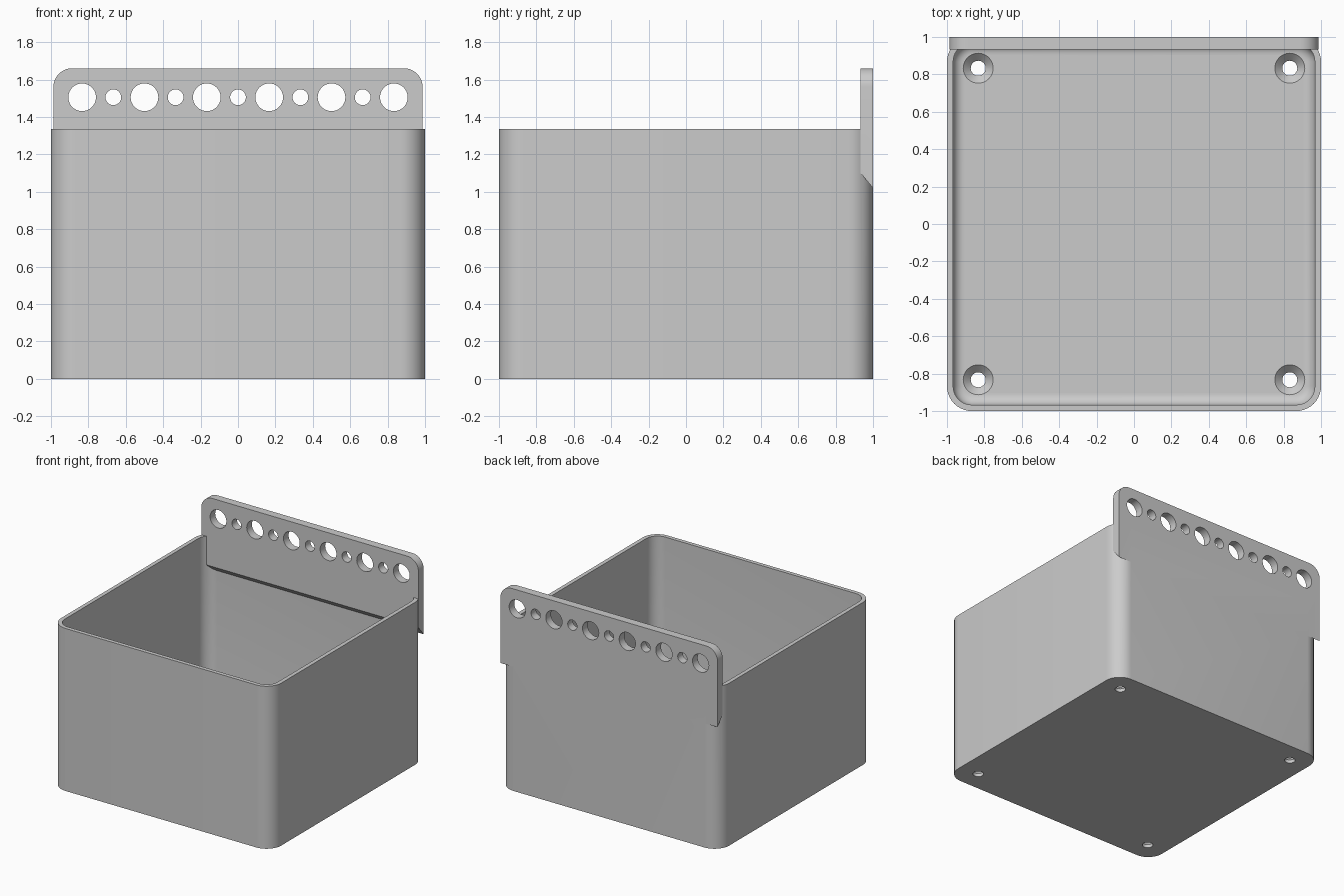
import bpy, bmesh, math

if "Cube" in bpy.data.objects:
    bpy.data.objects.remove(bpy.data.objects["Cube"], do_unlink=True)

HEIGHT, WALL, FLOOR, CORNER = 1.335, 0.033, 0.067, 0.133
PLATE_FRONT, PLATE_TOP = 0.933, 1.66

grey = bpy.data.materials.new("plain grey")
grey.use_nodes = True
grey.diffuse_color = (0.6, 0.6, 0.6, 1)
grey.node_tree.nodes["Principled BSDF"].inputs["Base Color"].default_value = (0.6, 0.6, 0.6, 1)


def make_object(name, bm):
    bmesh.ops.recalc_face_normals(bm, faces=bm.faces)
    mesh = bpy.data.meshes.new(name)
    bm.to_mesh(mesh)
    bm.free()
    mesh.materials.append(grey)
    obj = bpy.data.objects.new(name, mesh)
    bpy.context.collection.objects.link(obj)
    return obj


def arc(cx, cy, radius, start, steps=10):
    """Points on a quarter circle."""
    angles = [start + math.pi / 2 * i / steps for i in range(steps + 1)]
    return [(cx + radius * math.cos(a), cy + radius * math.sin(a)) for a in angles]


def rounded_square(half, radius):
    c = half - radius
    points = []
    for i, (sx, sy) in enumerate([(1, 1), (-1, 1), (-1, -1), (1, -1)]):
        points += arc(sx * c, sy * c, radius, i * math.pi / 2)
    return points


def loft(name, rings):
    """Join rings of equal point count and cap both ends."""
    bm = bmesh.new()
    loops = [[bm.verts.new(p) for p in ring] for ring in rings]
    for a, b in zip(loops, loops[1:]):
        for i in range(len(a)):
            j = (i + 1) % len(a)
            bm.faces.new((a[i], a[j], b[j], b[i]))
    bm.faces.new(loops[0])
    bm.faces.new(loops[-1])
    return make_object(name, bm)


def combine(target, tool, operation):
    bpy.context.view_layer.objects.active = target
    mod = target.modifiers.new(operation.lower(), "BOOLEAN")
    mod.object, mod.operation, mod.solver = tool, operation, "EXACT"
    bpy.ops.object.modifier_apply(modifier=mod.name)
    bpy.data.objects.remove(tool, do_unlink=True)


def turned_cutter(profile, place, sides=40):
    """Round cutter from (radius, depth) pairs; place maps local to world."""
    turns = [math.tau * i / sides for i in range(sides)]
    return loft("cutter", [[place(r * math.cos(t), r * math.sin(t), d) for t in turns]
                           for r, d in profile])


# Open box: outer wall, rim, inner wall, filleted floor
sections = [(0, 0), (0, HEIGHT), (WALL, HEIGHT)]
fillet = 0.06
for i in range(9):
    a = math.pi / 2 * i / 8
    sections.append((WALL + fillet * (1 - math.cos(a)), FLOOR + fillet * (1 - math.sin(a))))
box = loft("storage_bin", [[(x, y, z) for x, y in rounded_square(1 - inset, CORNER - inset)]
                           for inset, z in sections])

# Hanging plate with rounded top corners and sloping underside
r, half = 0.1, 0.987
top = arc(half - r, PLATE_TOP - r, r, 0) + arc(r - half, PLATE_TOP - r, r, math.pi / 2)
plate = loft("hanging_plate", [[(x, y, z) for x, z in top + [(-half, low), (half, low)]]
                               for y, low in [(PLATE_FRONT, 1.1), (1, 1.02)]])
combine(box, plate, "UNION")

# Alternating large and small holes in the plate
for i in range(-5, 6):
    radius = 0.074 if i % 2 else 0.042
    cutter = turned_cutter([(radius, 0.8), (radius, 1.2)],
                           lambda u, v, d: (i / 6 + u, d, 1.505 + v))
    combine(box, cutter, "DIFFERENCE")

# Countersunk screw holes in the floor
for sx in (-1, 1):
    for sy in (-1, 1):
        cutter = turned_cutter([(0.04, -0.1), (0.04, FLOOR - 0.04), (0.08, FLOOR), (0.08, 0.1)],
                               lambda u, v, d: (sx * 0.833 + u, sy * 0.833 + v, d))
        combine(box, cutter, "DIFFERENCE")

bpy.ops.object.select_all(action="DESELECT")
box.select_set(True)
bpy.context.view_layer.objects.active = box
bpy.ops.object.shade_smooth_by_angle(angle=math.radians(30))
